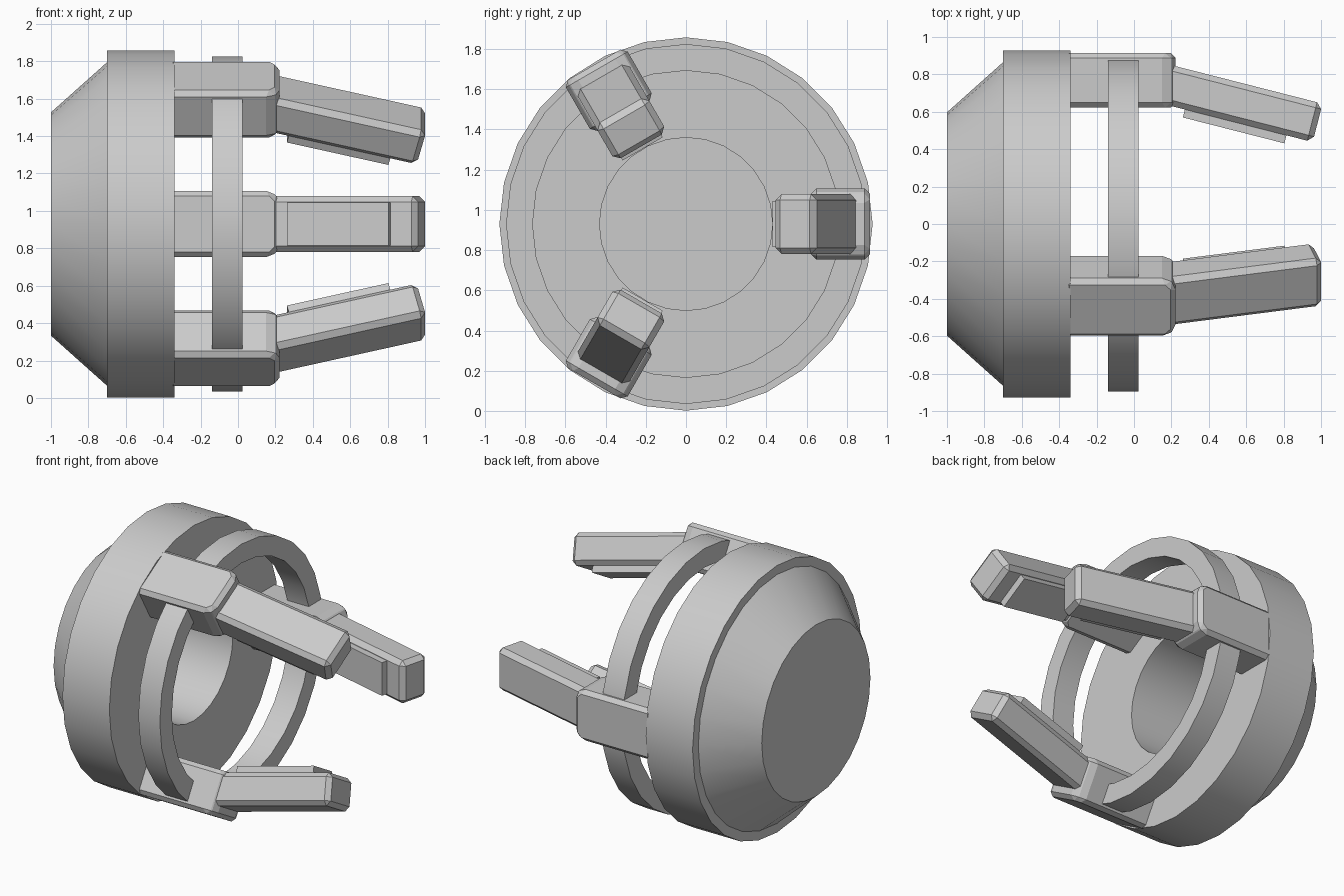
import bpy, bmesh, math
from mathutils import Matrix, Vector

if "Cube" in bpy.data.objects:
    bpy.data.objects.remove(bpy.data.objects["Cube"], do_unlink=True)

SIDES = 28
AXIS = Matrix.Translation((0, 0, 0.93))

metal = bpy.data.materials.new("plain_grey")
metal.use_nodes = True
GREY = (0.6, 0.6, 0.6, 1)
metal.diffuse_color = GREY
metal.node_tree.nodes["Principled BSDF"].inputs["Base Color"].default_value = GREY


def finish(name, bm, matrix, smooth=False):
    bmesh.ops.recalc_face_normals(bm, faces=bm.faces)
    mesh = bpy.data.meshes.new(name)
    bm.to_mesh(mesh)
    bm.free()
    mesh.transform(matrix)
    mesh.materials.append(metal)
    obj = bpy.data.objects.new(name, mesh)
    bpy.context.collection.objects.link(obj)
    if smooth:
        bpy.ops.object.select_all(action="DESELECT")
        obj.select_set(True)
        bpy.context.view_layer.objects.active = obj
        bpy.ops.object.shade_smooth_by_angle(angle=math.radians(30))
    return obj


def lathe(name, profile, closed):
    """Turn (x, radius) points around the x axis; open ends get flat caps."""
    bm = bmesh.new()
    rings = []
    for x, r in profile:
        angles = [2 * math.pi * i / SIDES for i in range(SIDES)]
        rings.append([bm.verts.new((x, r * math.cos(a), r * math.sin(a))) for a in angles])
    pairs = list(zip(rings, rings[1:]))
    if closed:
        pairs.append((rings[-1], rings[0]))
    else:
        bm.faces.new(rings[0])
        bm.faces.new(rings[-1])
    for a, b in pairs:
        for i in range(SIDES):
            j = (i + 1) % SIDES
            bm.faces.new((a[i], a[j], b[j], b[i]))
    return finish(name, bm, AXIS, smooth=True)


def block(name, size, bevel, matrix, corner=0):
    """Bevelled box: x along the arm, y outward, z across; corner cuts its far end."""
    bm = bmesh.new()
    bmesh.ops.create_cube(bm, size=1)
    bmesh.ops.scale(bm, vec=Vector(size), verts=bm.verts)
    if corner:
        ends = [e for e in bm.edges
                if all(v.co.x > 0 for v in e.verts)
                and abs(e.verts[0].co.y - e.verts[1].co.y) > 0.01]
        bmesh.ops.bevel(bm, geom=ends, offset=corner, segments=1, affect="EDGES")
    if bevel:
        bmesh.ops.bevel(bm, geom=bm.edges[:], offset=bevel, segments=1, affect="EDGES")
    return finish(name, bm, matrix)


# Housing with sloped back and deep central bore
lathe("housing", [(-1, 0.597), (-0.7, 0.865), (-0.7, 0.928), (-0.34, 0.928),
                  (-0.34, 0.43), (-0.95, 0.43)], closed=False)

# Hoop joining the arms
lathe("hoop", [(-0.14, 0.895), (0.025, 0.895), (0.025, 0.763), (-0.14, 0.763)], closed=True)

# Three arms, each a knuckle, an inward-leaning finger and a grip pad
for label, degrees in (("back", 0), ("upper", 120), ("lower", 240)):
    turn = AXIS @ Matrix.Rotation(math.radians(degrees), 4, "X")
    block(label + "_knuckle", (0.595, 0.292, 0.355), 0.027,
          turn @ Matrix.Translation((-0.075, 0.768, 0)), corner=0.045)
    lean = (turn @ Matrix.Translation((0.565, 0.647, 0))
            @ Matrix.Rotation(math.radians(-14.3), 4, "Z"))
    block(label + "_finger", (0.86, 0.212, 0.297), 0.03, lean)
    block(label + "_pad", (0.56, 0.08, 0.23), 0,
          lean @ Matrix.Translation((0.005, -0.11, 0)))
